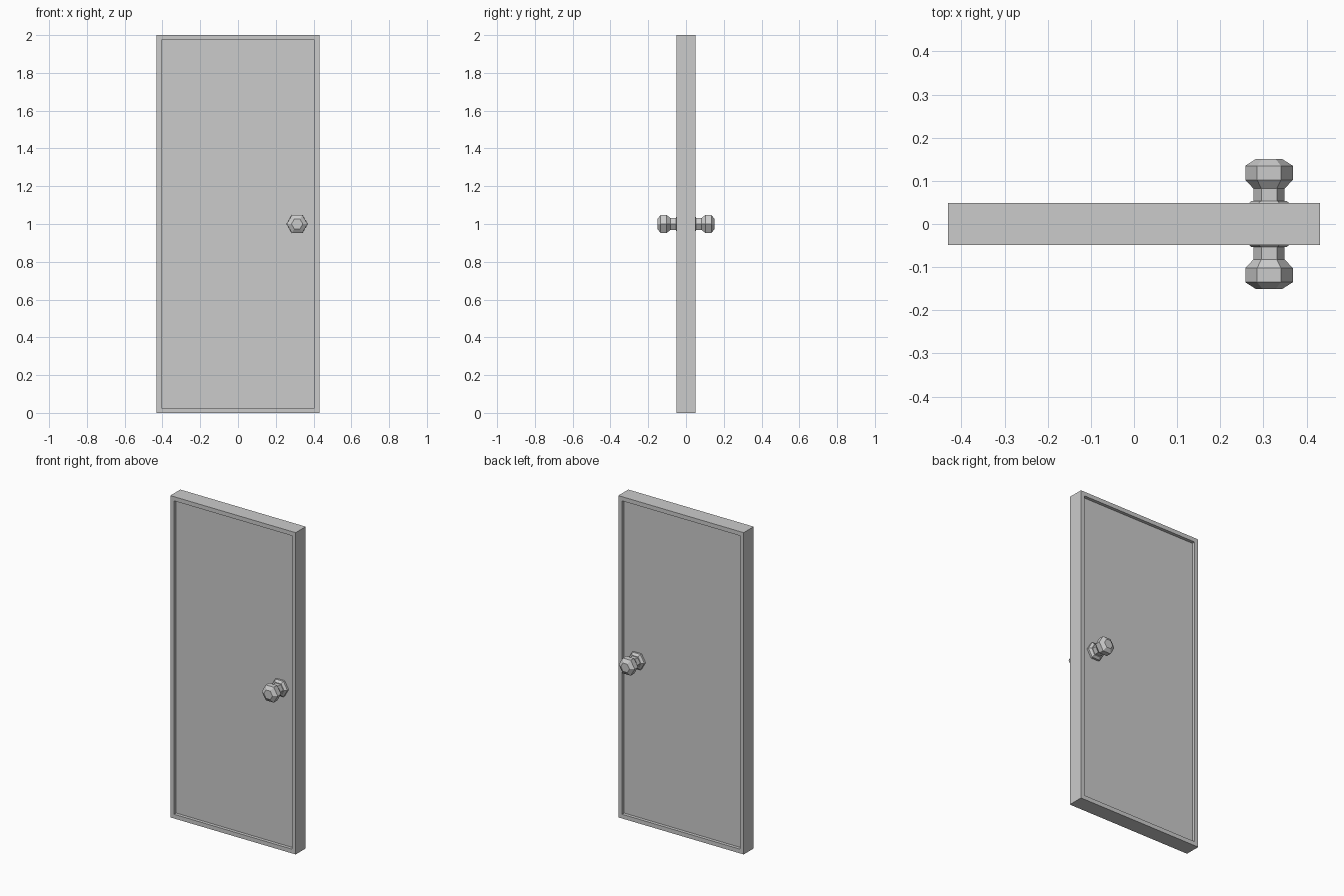
import bpy, bmesh
from math import cos, sin, pi

if "Cube" in bpy.data.objects:
    bpy.data.objects.remove(bpy.data.objects["Cube"])

W, H, T = 0.431, 2.0, 0.049   # half width, height, half thickness
RIM, DEPTH = 0.037, 0.02      # border width and panel recess


def make_object(name, bm):
    bmesh.ops.recalc_face_normals(bm, faces=bm.faces)
    mesh = bpy.data.meshes.new(name)
    bm.to_mesh(mesh)
    bm.free()
    obj = bpy.data.objects.new(name, mesh)
    bpy.context.collection.objects.link(obj)
    return obj


# Door slab with a recessed panel on both sides
bm = bmesh.new()
bmesh.ops.create_cube(bm, size=1)
for v in bm.verts:
    v.co = (v.co.x * 2 * W, v.co.y * 2 * T, (v.co.z + 0.5) * H)
bm.normal_update()
for face in [f for f in bm.faces if abs(f.normal.y) > 0.9]:
    side = 1 if face.normal.y > 0 else -1
    bmesh.ops.inset_individual(bm, faces=[face], thickness=RIM)
    inner = bmesh.ops.extrude_discrete_faces(bm, faces=[face])["faces"]
    for f in inner:
        for v in f.verts:
            v.co.y -= side * DEPTH
make_object("door_slab", bm)


# Hexagonal turned parts: profile of (distance from door centre, radius)
def hex_turned(name, profile, side):
    bm = bmesh.new()
    rings = [[bm.verts.new((0.313 + r * cos(k * pi / 3), side * y,
                            1.0 + r * sin(k * pi / 3))) for k in range(6)]
             for y, r in profile]
    for a, b in zip(rings, rings[1:]):
        for k in range(6):
            n = (k + 1) % 6
            bm.faces.new((a[k], a[n], b[n], b[k]))
    bm.faces.new(rings[0])
    bm.faces.new(rings[-1])
    make_object(name, bm)


rosette = [(T - DEPTH, 0.056), (0.041, 0.056), (0.053, 0.041)]
knob = [(0.052, 0.036), (0.082, 0.036), (0.102, 0.055),
        (0.135, 0.055), (0.151, 0.030)]

# Rosette and knob on front and back
for label, side in (("front", -1), ("back", 1)):
    hex_turned(label + "_rosette", rosette, side)
    hex_turned(label + "_knob", knob, side)
